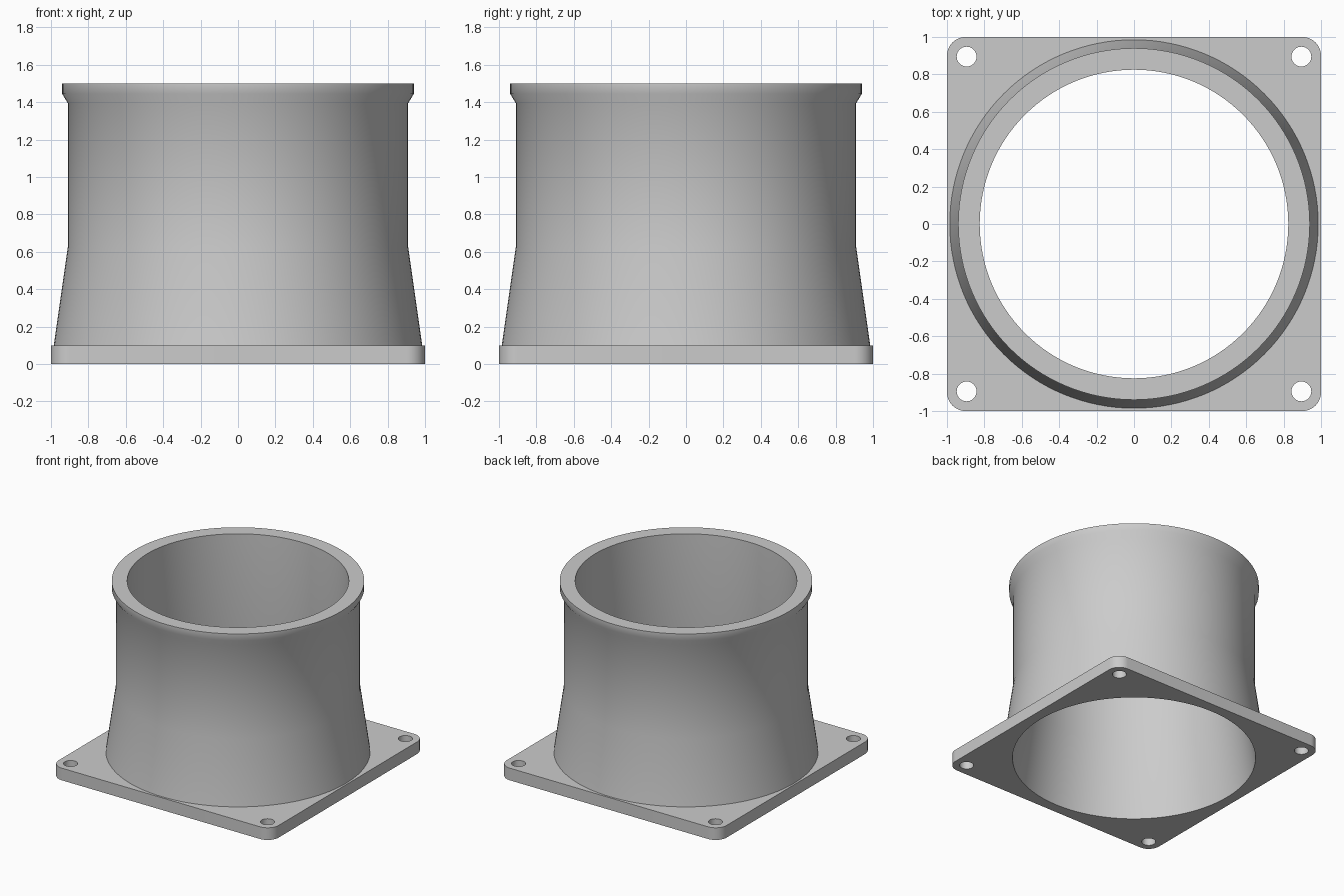
import bpy
import bmesh
from math import sin, cos, pi, radians

SEGMENTS = 128

cube = bpy.data.objects.get("Cube")
if cube:
    bpy.data.objects.remove(cube, do_unlink=True)

grey = bpy.data.materials.new("plain grey")
grey.use_nodes = True
colour = (0.6, 0.6, 0.6, 1)
grey.diffuse_color = colour
grey.node_tree.nodes["Principled BSDF"].inputs["Base Color"].default_value = colour

bm = bmesh.new()


def loop(points, z):
    """Closed ring of vertices at one height."""
    return [bm.verts.new((x, y, z)) for x, y in points]


def circle(radius, count, cx=0, cy=0):
    return [(cx + radius * cos(2 * pi * i / count), cy + radius * sin(2 * pi * i / count))
            for i in range(count)]


def wall(a, b):
    """Quads between two rings with equal vertex counts."""
    for i in range(len(a)):
        j = (i + 1) % len(a)
        bm.faces.new((a[i], a[j], b[j], b[i]))


def flat_fill(loops):
    """Flat face bounded by an outer ring and pierced by the others."""
    edges = []
    for ring in loops:
        for i, v in enumerate(ring):
            w = ring[(i + 1) % len(ring)]
            edges.append(bm.edges.get((v, w)) or bm.edges.new((v, w)))
    bmesh.ops.triangle_fill(bm, edges=edges, use_beauty=True, normal=(0, 0, 1))


def rounded_square(half, radius, steps=10):
    points = []
    c = half - radius
    for k, (sx, sy) in enumerate([(1, 1), (-1, 1), (-1, -1), (1, -1)]):
        for i in range(steps + 1):
            a = pi / 2 * (k + i / steps)
            points.append((sx * c + radius * cos(a), sy * c + radius * sin(a)))
    return points


# Flange outline and corner screw holes
PLATE = 0.1
outlines = [rounded_square(1, 0.1)]
outlines += [circle(0.053, 32, x, y) for x in (-0.895, 0.895) for y in (-0.895, 0.895)]
lower = [loop(p, 0) for p in outlines]
upper = [loop(p, PLATE) for p in outlines]
for a, b in zip(lower, upper):
    wall(a, b)

# Duct wall: up the flared outside, over the lip, down the inside
profile = [(0.985, PLATE), (0.91, 0.625), (0.91, 1.395), (0.94, 1.445), (0.94, 1.5),
           (0.825, 1.5), (0.825, 0.625), (0.915, 0)]
rings = [loop(circle(r, SEGMENTS), z) for r, z in profile]
for a, b in zip(rings, rings[1:]):
    wall(a, b)

# Flange top and underside
flat_fill(upper + [rings[0]])
flat_fill(lower + [rings[-1]])

bmesh.ops.recalc_face_normals(bm, faces=bm.faces[:])
mesh = bpy.data.meshes.new("flanged_duct")
bm.to_mesh(mesh)
bm.free()
mesh.materials.append(grey)

duct = bpy.data.objects.new("flanged_duct", mesh)
bpy.context.collection.objects.link(duct)
bpy.context.view_layer.objects.active = duct
duct.select_set(True)
bpy.ops.object.shade_smooth_by_angle(angle=radians(35))
